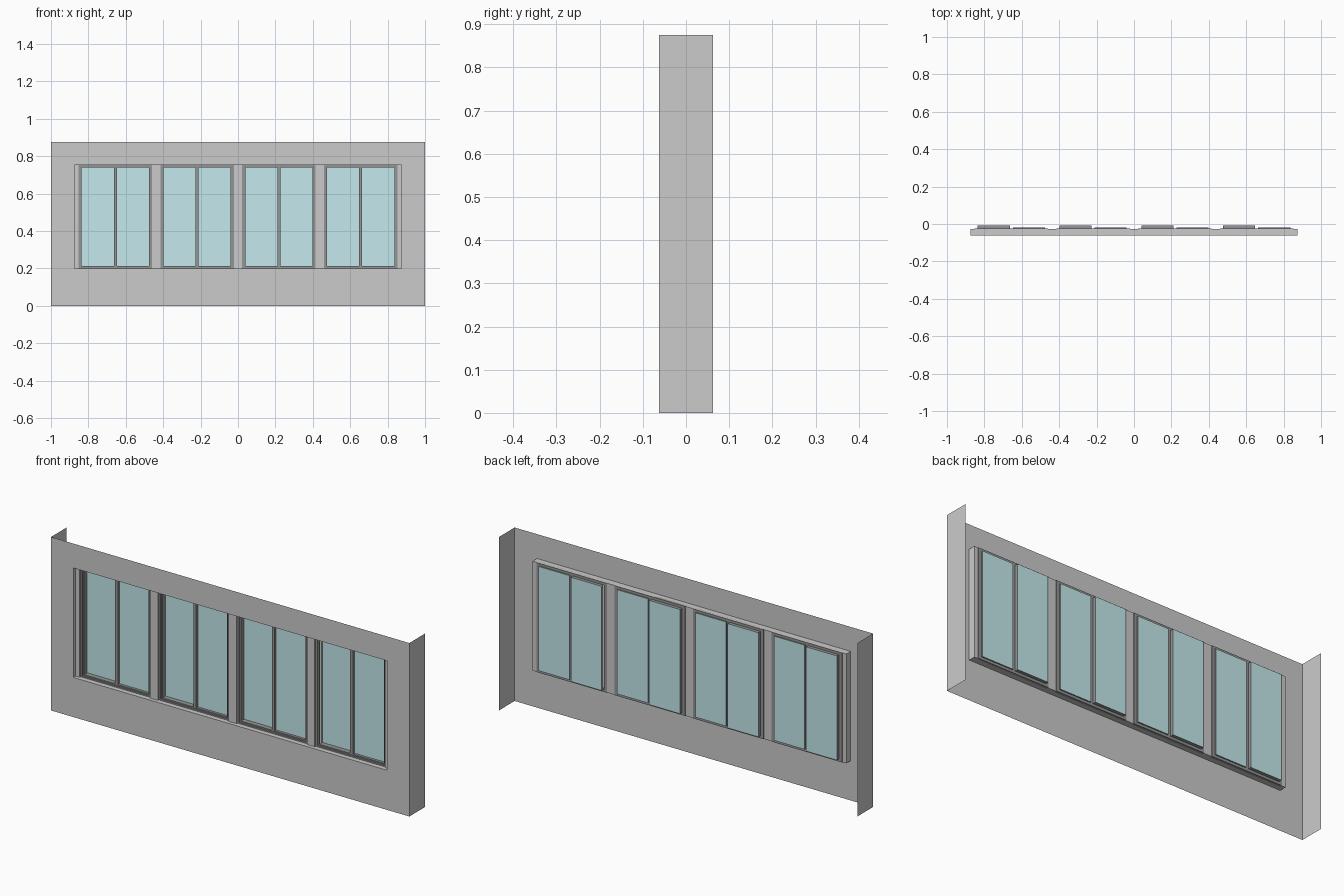
import bpy, bmesh

if "Cube" in bpy.data.objects:
    bpy.data.objects.remove(bpy.data.objects["Cube"])

FRONT = -0.0625          # wall face
BACK = -0.028            # back of the opening reveal
Z0, Z1 = 0.2, 0.752      # opening height
BAY = 0.4375             # spacing of the four windows
MULLION = 0.044


def material(name, color):
    m = bpy.data.materials.new(name)
    m.diffuse_color = color
    m.use_nodes = True
    m.node_tree.nodes["Principled BSDF"].inputs["Base Color"].default_value = m.diffuse_color
    return m


glass_mat = material("glass", (0.56, 0.82, 0.85, 1))
frame_mat = material("dark_frame", (0.3, 0.3, 0.3, 1))


def finish(bm, name, mat=None):
    me = bpy.data.meshes.new(name)
    bm.to_mesh(me)
    bm.free()
    ob = bpy.data.objects.new(name, me)
    if mat:
        me.materials.append(mat)
    bpy.context.collection.objects.link(ob)
    return ob


def rect(bm, x0, x1, z0, z1, y):
    return [bm.verts.new(p) for p in ((x0, y, z0), (x1, y, z0), (x1, y, z1), (x0, y, z1))]


def bridge(bm, loops):
    for a, b in zip(loops, loops[1:]):
        for i in range(4):
            j = (i + 1) % 4
            bm.faces.new((a[i], a[j], b[j], b[i]))


def box(bm, x0, x1, y0, y1, z0, z1):
    a, b = rect(bm, x0, x1, z0, z1, y0), rect(bm, x0, x1, z0, z1, y1)
    bridge(bm, [a, b])
    bm.faces.new(a)
    bm.faces.new(b[::-1])


# Wall sheet with opening, reveal and folded side returns
bm = bmesh.new()
bridge(bm, [rect(bm, -1, 1, 0, 0.875, FRONT),
            rect(bm, -0.875, 0.875, Z0, Z1, FRONT),
            rect(bm, -0.875, 0.875, Z0, Z1, BACK)])
for x in (-1, 1):
    bm.faces.new([bm.verts.new(p) for p in ((x, FRONT, 0), (x, -FRONT, 0),
                                            (x, -FRONT, 0.875), (x, FRONT, 0.875))][::x])
finish(bm, "wall")

# Mullions: three full ones and a half one at each end
bm = bmesh.new()
for i in range(5):
    x = (i - 2) * BAY
    box(bm, max(x - MULLION / 2, -0.8749), min(x + MULLION / 2, 0.8749),
        -0.045, BACK, Z0 + 0.0002, Z1 - 0.0002)
finish(bm, "mullions")

# Four sliding windows, the left sash sitting further back
HALF = (BAY - MULLION) / 2
for i in range(4):
    cx = (i - 1.5) * BAY
    n = i + 1

    # Stepped outer frame
    bm = bmesh.new()
    for w, h, y0, y1 in ((0.010, 0.007, -0.038, -0.028), (0.017, 0.013, -0.032, -0.025)):
        loops = []
        for dw, dh, y in ((0, 0, y0), (w, h, y0), (w, h, y1), (0, 0, y1), (0, 0, y0)):
            loops.append(rect(bm, cx - HALF + dw, cx + HALF - dw, Z0 + dh, Z1 - dh, y))
        bridge(bm, loops)
    bmesh.ops.remove_doubles(bm, verts=bm.verts, dist=1e-5)
    # Meeting stile
    box(bm, cx - 0.008, cx + 0.008, -0.032, -0.025, Z0 + 0.013, Z1 - 0.013)
    finish(bm, f"window_frame_{n}", frame_mat)

    for side, x0, x1, y in (("left", -0.1797, -0.008, -0.008),
                            ("right", 0.008, 0.1797, -0.019)):
        g = (cx + x0, cx + x1, Z0 + 0.013, Z1 - 0.013)
        # Sash reveal running back to the pane
        bm = bmesh.new()
        bridge(bm, [rect(bm, *g, -0.025), rect(bm, *g, y)])
        finish(bm, f"{side}_sash_{n}", frame_mat)
        # Pane
        bm = bmesh.new()
        bm.faces.new(rect(bm, *g, y))
        finish(bm, f"{side}_glass_{n}", glass_mat)
